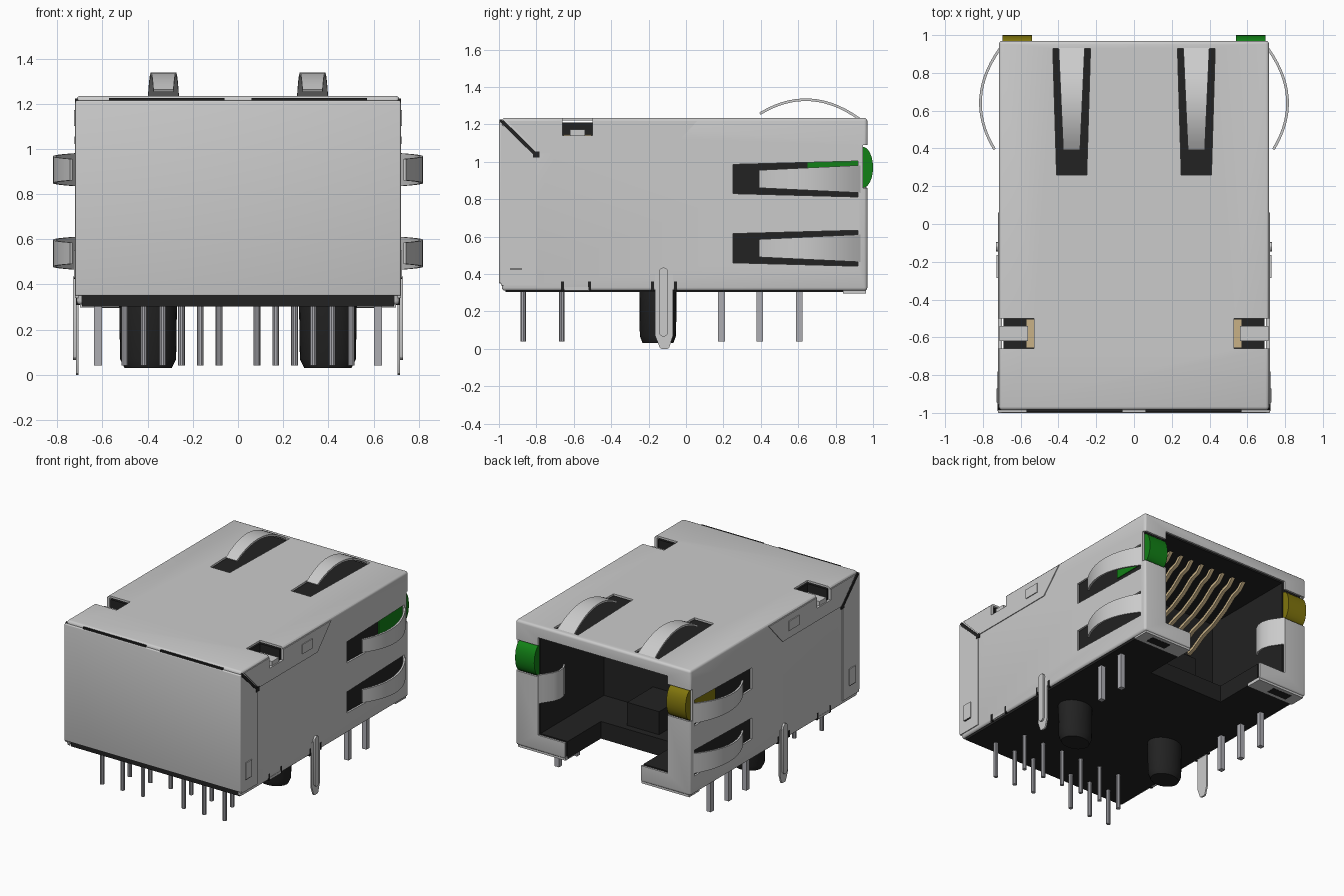
import bpy, bmesh, math

if "Cube" in bpy.data.objects:
    bpy.data.objects.remove(bpy.data.objects["Cube"])


def material(name, r, g, b):
    m = bpy.data.materials.new(name)
    m.diffuse_color = (r, g, b, 1)
    m.use_nodes = True
    m.node_tree.nodes["Principled BSDF"].inputs["Base Color"].default_value = m.diffuse_color
    return m


STEEL = material("shield steel", 0.60, 0.60, 0.60)
BLACK = material("black plastic", 0.016, 0.016, 0.016)
GREEN = material("green lens", 0.006, 0.22, 0.008)
YELLOW = material("yellow lens", 0.22, 0.18, 0.004)
GOLD = material("gold contact", 0.58, 0.44, 0.24)
TIN = material("tin pin", 0.42, 0.42, 0.45)


def finish(name, bm, mat):
    bmesh.ops.recalc_face_normals(bm, faces=bm.faces)
    me = bpy.data.meshes.new(name)
    bm.to_mesh(me)
    bm.free()
    me.materials.append(mat)
    ob = bpy.data.objects.new(name, me)
    bpy.context.collection.objects.link(ob)
    return ob


def prism(name, pts, axis, lo, hi, mat=BLACK):
    """Extrude a 2D outline along an axis; the outline uses the other two axes in order."""
    def place(p, h):
        return {'x': (h, p[0], p[1]), 'y': (p[0], h, p[1]), 'z': (p[0], p[1], h)}[axis]
    bm = bmesh.new()
    a = [bm.verts.new(place(p, lo)) for p in pts]
    b = [bm.verts.new(place(p, hi)) for p in pts]
    bm.faces.new(a)
    bm.faces.new(b[::-1])
    n = len(pts)
    for i in range(n):
        bm.faces.new((a[i], b[i], b[(i + 1) % n], a[(i + 1) % n]))
    return finish(name, bm, mat)


def box(name, x, y, z, mat=BLACK, bevel=0.0):
    ob = prism(name, [(x[0], y[0]), (x[1], y[0]), (x[1], y[1]), (x[0], y[1])], 'z', z[0], z[1], mat)
    if bevel:
        bm = bmesh.new()
        bm.from_mesh(ob.data)
        bmesh.ops.bevel(bm, geom=bm.edges[:], offset=bevel, segments=3, profile=0.5, affect='EDGES')
        bm.to_mesh(ob.data)
        bm.free()
    return ob


def cut(ob, cutter):
    cutter.hide_render = True
    mod = ob.modifiers.new("cut", 'BOOLEAN')
    mod.operation = 'DIFFERENCE'
    mod.solver = 'EXACT'
    mod.object = cutter
    bpy.context.view_layer.objects.active = ob
    bpy.ops.object.modifier_apply(modifier=mod.name)
    bpy.data.objects.remove(cutter)


def band(path, t):
    """Outline of a sheet of thickness t that follows a 2D path."""
    left, right = [], []
    for i, p in enumerate(path):
        a, b = path[max(i - 1, 0)], path[min(i + 1, len(path) - 1)]
        dx, dy = b[0] - a[0], b[1] - a[1]
        k = t / 2 / math.hypot(dx, dy)
        left.append((p[0] - dy * k, p[1] + dx * k))
        right.append((p[0] + dy * k, p[1] - dx * k))
    return left + right[::-1]


def rect(a, b, c, d):
    return [(a, c), (b, c), (b, d), (a, d)]


# Shield: hollow rounded box, open below, with slots and port opening
shell = box("shield_shell", (-.715, .715), (-.985, .97), (.31, 1.235), STEEL, .018)
cut(shell, box("c", (-.70, .70), (-.97, .955), (.1, 1.22)))
cut(shell, box("c", (-.69, .69), (-1.1, -.9), (.1, .35)))
half = [(.31, .1), (.31, .43), (.53, .43), (.53, .86), (.8, .86), (.8, 1.09), (.53, 1.09), (.53, 1.15)]
cut(shell, prism("c", half + [(-x, z) for x, z in half[::-1]], 'y', .945, 1.1))

# Plastic housing with plug cavity and latch channel
housing = box("housing", (-.69, .69), (-.965, .94), (.303, 1.21))
cut(housing, box("c", (-.53, .53), (.2, 1.1), (.43, 1.15)))
cut(housing, box("c", (-.31, .31), (.55, 1.2), (.1, .6)))
box("latch_step", (-.13, .13), (.19, .5), (.42, .6))

# Spring finger profile: height above the panel along y
bow = []
for i in range(15):
    y = .93 - .535 * i / 14
    bow.append((y, .105 * (1 - ((y - .64) / .29) ** 2)))


def taper(ob, axis, centre):
    for v in ob.data.vertices:
        v.co[axis] = centre + (v.co[axis] - centre) * (.8 + .4 * (v.co.y - .4) / .5)


for s in (-1, 1):
    side = "right" if s > 0 else "left"

    # Slots and spring fingers on the top and the sides
    cut(shell, prism("c", [(s * .25, .26), (s * .41, .26), (s * .43, .93), (s * .23, .93)], 'z', 1.1, 1.4))
    f = prism("top_finger_" + side, band([(y, 1.227 + h) for y, h in bow], .014),
              'x', s * .33 - .056, s * .33 + .056, STEEL)
    taper(f, 0, s * .33)
    for z in (.908, .538):
        cut(shell, prism("c", [(.25, z - .078), (.25, z + .078), (.92, z + .096), (.92, z - .096)],
                         'x', s * .6, s * .9))
        f = prism("side_finger_" + side, band([(s * (.708 + h), y) for y, h in bow], .014),
                  'z', z - .06, z + .06, STEEL)
        taper(f, 2, z)

    # Corner windows near the back of the top, with a latch tab inside
    for ob in (shell, housing):
        cut(ob, box("c", sorted((s * .53, s * .9)) if s > 0 else (-.9, -.53), (-.66, -.5), (1.14, 1.4)))
    box("latch_tab_" + side, sorted((s * .56, s * .712)), (-.62, -.54), (1.135, 1.172), STEEL)
    box("window_pad_" + side, sorted((s * .53, s * .57)), (-.655, -.505), (1.135, 1.147), GOLD)

    # Folded side flange of the top, with a notch at the window
    prism("top_flange_" + side,
          [(-.955, 1.218), (-.785, 1.045), (-.1, 1.045), (.06, 1.218), (-.5, 1.218),
           (-.5, 1.14), (-.66, 1.14), (-.66, 1.218)], 'x', s * .705, s * .721, STEEL)
    # Rear cover flange and the dark seam above it
    prism("rear_flange_" + side, [(-.99, .34), (-.8, .34), (-.8, 1.025), (-.99, 1.205)],
          'x', s * .705, s * .721, STEEL)
    prism("flange_seam_" + side, band([(-.982, 1.215), (-.8, 1.036)], .02), 'x', s * .70, s * .7225)
    prism("seam_corner_" + side, rect(-.818, -.782, 1.022, 1.055), 'x', s * .70, s * .723)
    prism("top_dimple_" + side, rect(-.285, -.165, 1.102, 1.172), 'x', s * .71, s * .727, STEEL)
    prism("rear_dimple_" + side, rect(-.945, -.872, .43, .55), 'x', s * .71, s * .727, STEEL)
    prism("dimple_slit_" + side, rect(-.94, -.877, .423, .432), 'x', s * .71, s * .725)
    prism("bottom_relief_" + side, rect(-.65, -.52, .311, .33), 'x', s * .71, s * .717, STEEL)
    for y in (-.66, -.515, -.18, -.055):
        prism("relief_slit_" + side, rect(y - .008, y + .008, .308, .36), 'x', s * .70, s * .7165)

    # Ground tab with a rounded rib
    prism("ground_tab_" + side, [(-.165, .4), (-.165, .07), (-.14, .005), (-.13, 0), (-.1, 0),
                                 (-.09, .005), (-.07, .07), (-.07, .4)], 'x', s * .706, s * .718, STEEL)
    rib = [(-.12 + .025 * math.cos(a), (.41 if i < 7 else .09) + .025 * math.sin(a))
           for i, a in enumerate([math.pi * k / 6 for k in list(range(7)) + list(range(6, 13))])]
    prism("tab_rib_" + side, rib, 'x', s * .71, s * .73, STEEL)

    # Indicator light: block with a domed lens
    dome = [(.945 + .055 * math.cos(a), .97 + .11 * math.sin(a))
            for a in [math.pi * (k / 12 - .5) for k in range(13)]]
    prism("indicator_" + side, [(.65, .86)] + dome + [(.65, 1.08)], 'x', s * .54, s * .696,
          GREEN if s > 0 else YELLOW)

    # Inner side spring and bottom lip of the port
    spring = [(.535, .962), (.515, .93), (.475, .87), (.46, .82), (.465, .77), (.49, .72)]
    prism("port_spring_" + side, band([(s * x, y) for x, y in spring], .012), 'z', .66, .87, STEEL)
    box("bottom_lip_" + side, sorted((s * .31, s * .70)), (.84, .962), (.297, .318), STEEL)
    box("lip_hole_" + side, sorted((s * .46, s * .62)), (.87, .935), (.2955, .30))
    box("rear_slit_" + side, sorted((s * .06, s * .57)), (-.996, -.97), (1.214, 1.226))

    # Locating post with a chamfered end
    bm = bmesh.new()
    rings = []
    for z, k in ((.32, 1), (.07, .97), (.03, .82)):
        rings.append([bm.verts.new((s * .398 + .128 * k * math.cos(a), -.15 + .1 * k * math.sin(a), z))
                      for a in [math.tau * i / 24 for i in range(24)]])
    for lo, hi in zip(rings, rings[1:]):
        for i in range(24):
            bm.faces.new((lo[i], lo[(i + 1) % 24], hi[(i + 1) % 24], hi[i]))
    bm.faces.new(rings[0])
    bm.faces.new(rings[-1])
    finish("locating_post_" + side, bm, BLACK)

    # Signal pins in two staggered rows
    for k in range(1, 7):
        x, y = s * k * .0835, (-.87 if k % 2 == 0 else -.665)
        ring = [(x + .015 * math.cos(math.tau * i / 10), y + .015 * math.sin(math.tau * i / 10)) for i in range(10)]
        prism("signal_pin", ring, 'z', .04, .35, TIN)
    # Square indicator pins
    for y in ((.395, .605) if s > 0 else (.19, .395, .605)):
        box("indicator_pin", (s * .62 - .018, s * .62 + .018), (y - .018, y + .018), (.04, .35), TIN)

# Rear cover plate
box("rear_cover", (-.72, .72), (-1, -.98), (.35, 1.214), STEEL, .006)

# Eight sloping contact wires in the port
wire = [(.19, .84), (.25, .86), (.35, .92), (.47, .96), (.58, 1.02), (.67, 1.09), (.73, 1.11), (.78, 1.16)]
for i in range(8):
    x = (i - 3.5) * .092
    prism("contact_wire", band(wire, .022), 'x', x - .013, x + .013, GOLD)

# Smooth shading with sharp edges kept
bpy.ops.object.select_all(action='SELECT')
bpy.ops.object.shade_smooth_by_angle(angle=math.radians(30))
